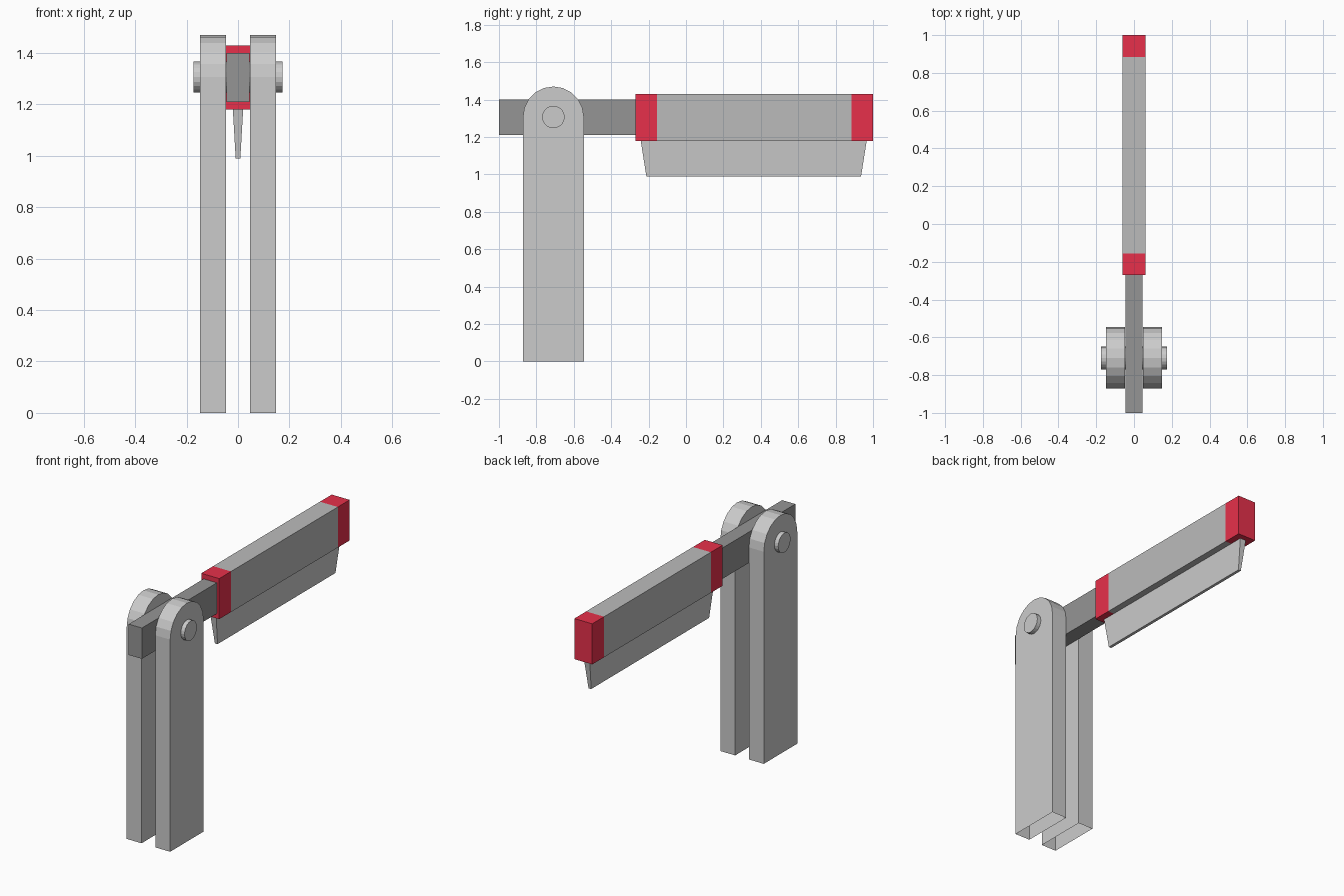
import bpy, bmesh, math
from mathutils import Vector

if "Cube" in bpy.data.objects:
    bpy.data.objects.remove(bpy.data.objects["Cube"])

PIVOT_Y, PIVOT_Z = -0.709, 1.307


def material(name, rgb):
    mat = bpy.data.materials.new(name)
    mat.diffuse_color = (*rgb, 1)
    mat.use_nodes = True
    mat.node_tree.nodes["Principled BSDF"].inputs["Base Color"].default_value = mat.diffuse_color
    return mat


def finish(bm, name, *mats):
    bmesh.ops.recalc_face_normals(bm, faces=bm.faces)
    mesh = bpy.data.meshes.new(name)
    bm.to_mesh(mesh)
    bm.free()
    obj = bpy.data.objects.new(name, mesh)
    bpy.context.collection.objects.link(obj)
    for m in mats:
        mesh.materials.append(m)
    return obj


def box(half_x, y0, y1, z0, z1):
    bm = bmesh.new()
    bmesh.ops.create_cube(bm, size=1)
    for v in bm.verts:
        v.co = Vector((v.co.x * 2 * half_x,
                       y0 if v.co.y < 0 else y1,
                       z0 if v.co.z < 0 else z1))
    return bm


red = material("red", (0.8, 0.03, 0.07))
mid_grey = material("mid_grey", (0.5, 0.5, 0.5))
dark_grey = material("dark_grey", (0.3, 0.3, 0.3))

# Round-topped posts, open underneath, mirrored across x
R, STEPS = 0.163, 10
profile = [(PIVOT_Y - R, 0), (PIVOT_Y + R, 0)]
profile += [(PIVOT_Y + R * math.cos(math.pi * i / STEPS),
             PIVOT_Z + R * math.sin(math.pi * i / STEPS)) for i in range(STEPS + 1)]
bm = bmesh.new()
face = bm.faces.new([bm.verts.new((0.047, y, z)) for y, z in profile])
ext = bmesh.ops.extrude_face_region(bm, geom=[face], use_keep_orig=True)
for v in ext["geom"]:
    if isinstance(v, bmesh.types.BMVert):
        v.co.x = 0.148
bmesh.ops.recalc_face_normals(bm, faces=bm.faces)
under = [f for f in bm.faces if all(v.co.z < 0.001 for v in f.verts)]
bmesh.ops.delete(bm, geom=under, context="FACES_ONLY")
posts = finish(bm, "support_posts")
mirror = posts.modifiers.new("mirror", "MIRROR")
mirror.use_mirror_merge = False

# Pivot pin
bpy.ops.mesh.primitive_cylinder_add(vertices=20, radius=0.06, depth=0.348,
                                    location=(0, PIVOT_Y, PIVOT_Z),
                                    rotation=(0, math.pi / 2, 0))
bpy.context.object.name = "pivot_pin"

# Arm
finish(box(0.045, -1, -0.26, 1.21, 1.40), "arm", dark_grey)

# Blade holder with red bands at both ends
bm = box(0.061, -0.27, 1.0, 1.18, 1.43)
for y in (-0.155, 0.885):
    bmesh.ops.bisect_plane(bm, geom=bm.verts[:] + bm.edges[:] + bm.faces[:],
                           plane_co=(0, y, 0), plane_no=(0, 1, 0))
for f in bm.faces:
    f.material_index = 0 if -0.155 < f.calc_center_median().y < 0.885 else 1
finish(bm, "blade_holder", mid_grey, red)

# Blade tapering towards its lower edge
bm = box(0.02, -0.242, 0.966, 1.18, 0.99)
for v in bm.verts:
    if v.co.z < 1.0:
        v.co.x *= 0.45
        v.co.y += 0.03 if v.co.y < 0 else -0.03
finish(bm, "blade", material("blade_grey", (0.68, 0.68, 0.68)))
